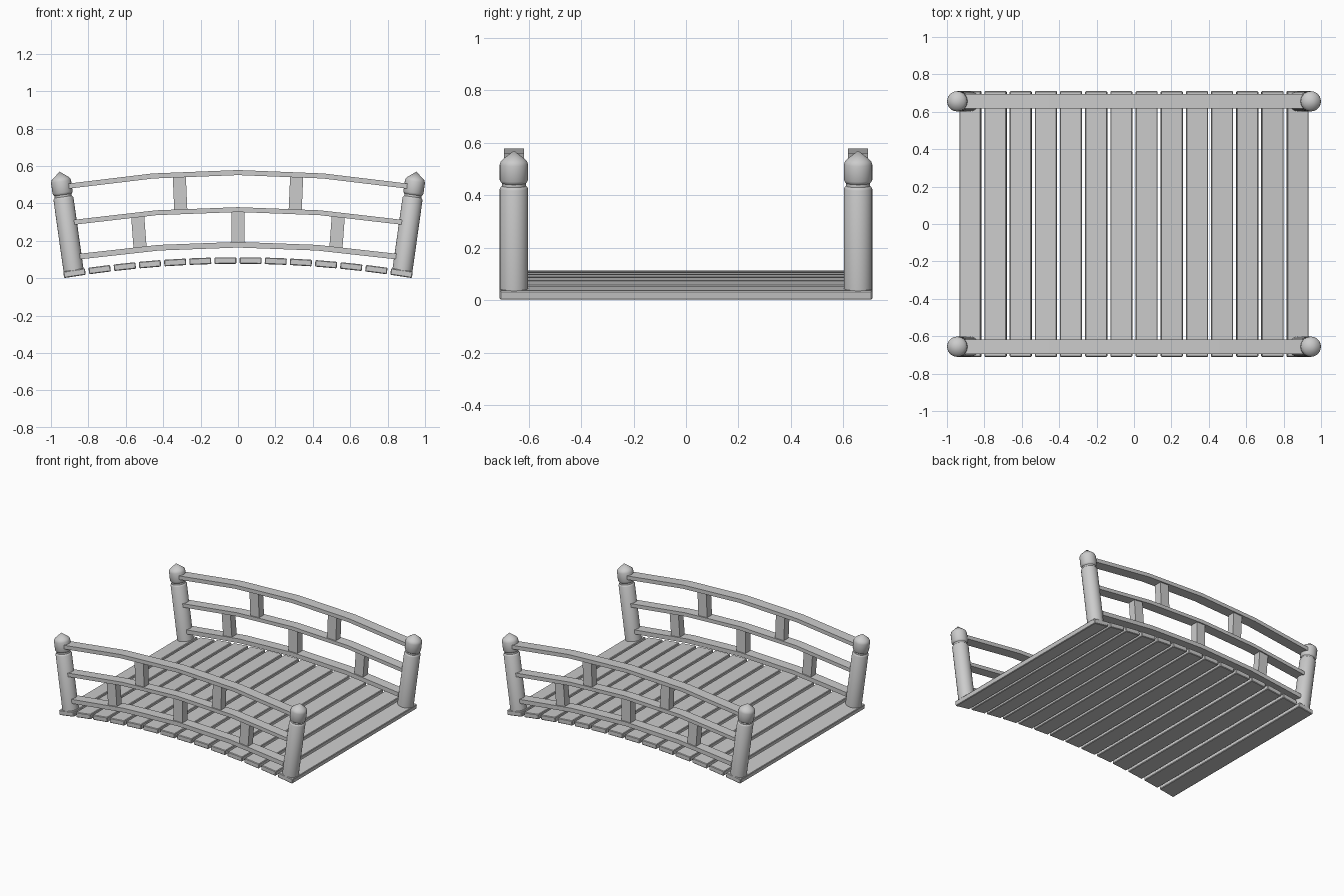
import bpy, bmesh
from math import sin, cos, pi, radians, atan
from mathutils import Matrix, Vector

if "Cube" in bpy.data.objects:
    bpy.data.objects.remove(bpy.data.objects["Cube"])

SIDE_Y = 0.656      # centre line of posts and rails
CURVE = 0.088       # arch: z drops by CURVE * x^2


def finish(bm, name, smooth=False):
    bmesh.ops.recalc_face_normals(bm, faces=bm.faces)
    me = bpy.data.meshes.new(name)
    bm.to_mesh(me)
    bm.free()
    ob = bpy.data.objects.new(name, me)
    bpy.context.collection.objects.link(ob)
    if smooth:
        bpy.ops.object.select_all(action='DESELECT')
        ob.select_set(True)
        bpy.context.view_layer.objects.active = ob
        bpy.ops.object.shade_smooth_by_angle(angle=radians(35))
    return ob


def box(name, size, centre, tilt, bevel=0.0):
    """Box tilted about y so that its top leans toward its own x side."""
    bm = bmesh.new()
    bmesh.ops.create_cube(bm, size=1)
    bmesh.ops.scale(bm, vec=size, verts=bm.verts)
    if bevel:
        bmesh.ops.bevel(bm, geom=bm.edges[:], offset=bevel, segments=1, affect='EDGES')
    bm.transform(Matrix.Translation(centre) @ Matrix.Rotation(tilt, 4, 'Y'))
    return finish(bm, name)


def rail(name, y, z_mid, half_len, width, thick):
    """Arched rail of four straight segments."""
    bm = bmesh.new()
    rings = []
    for i in range(5):
        x = half_len * (i - 2) / 2
        a = atan(2 * CURVE * x)
        c = Vector((x, y, z_mid - CURVE * x * x))
        n = Vector((sin(a), 0, cos(a))) * thick / 2
        w = Vector((0, width / 2, 0))
        rings.append([bm.verts.new(p) for p in (c - w - n, c + w - n, c + w + n, c - w + n)])
    for a, b in zip(rings, rings[1:]):
        for j in range(4):
            k = (j + 1) % 4
            bm.faces.new((a[j], a[k], b[k], b[j]))
    bm.faces.new(rings[0])
    bm.faces.new(rings[-1])
    return finish(bm, name)


def post(name, x, y, tilt, sides=24):
    """Turned post with a neck groove and a pointed cap."""
    profile = [(0.054, 0), (0.054, 0.402), (0.050, 0.410), (0.046, 0.413), (0.046, 0.424),
               (0.050, 0.428), (0.054, 0.436), (0.054, 0.496), (0.050, 0.508), (0.042, 0.516)]
    bm = bmesh.new()
    rings = [[bm.verts.new((r * cos(2 * pi * i / sides), r * sin(2 * pi * i / sides), z))
              for i in range(sides)] for r, z in profile]
    for a, b in zip(rings, rings[1:]):
        for i in range(sides):
            k = (i + 1) % sides
            bm.faces.new((a[i], a[k], b[k], b[i]))
    bm.faces.new(rings[0])
    tip = bm.verts.new((0, 0, 0.549))
    for i in range(sides):
        bm.faces.new((rings[-1][i], rings[-1][(i + 1) % sides], tip))
    bm.transform(Matrix.Translation((x, y, 0.026)) @ Matrix.Rotation(tilt, 4, 'Y'))
    return finish(bm, name, smooth=True)


# Deck planks following the arch
for i in range(14):
    x = (i - 6.5) * 0.1345
    box(f"deck_plank_{i + 1}", (0.117, 1.42, 0.035), (x, 0, 0.0945 - CURVE * x * x),
        atan(2 * CURVE * x), bevel=0.004)

for side, y in (("front", -SIDE_Y), ("back", SIDE_Y)):
    # Corner posts, leaning outward
    for end, s in (("left", -1), ("right", 1)):
        post(f"{side}_{end}_post", s * 0.877, y, s * radians(8))

    # Three arched rails
    rail(f"{side}_top_rail", y, 0.565, 0.91, 0.076, 0.027)
    rail(f"{side}_middle_rail", y, 0.367, 0.876, 0.072, 0.026)
    rail(f"{side}_lower_rail", y, 0.179, 0.845, 0.072, 0.030)

    # Staggered balusters between the rails
    for i, (x, z) in enumerate([(-0.31, 0.466), (0.31, 0.466), (-0.53, 0.273),
                                (0, 0.273), (0.53, 0.273)]):
        box(f"{side}_baluster_{i + 1}", (0.07, 0.055, 0.18),
            (x, y, z - CURVE * x * x), atan(2 * CURVE * x) * 0.8)
